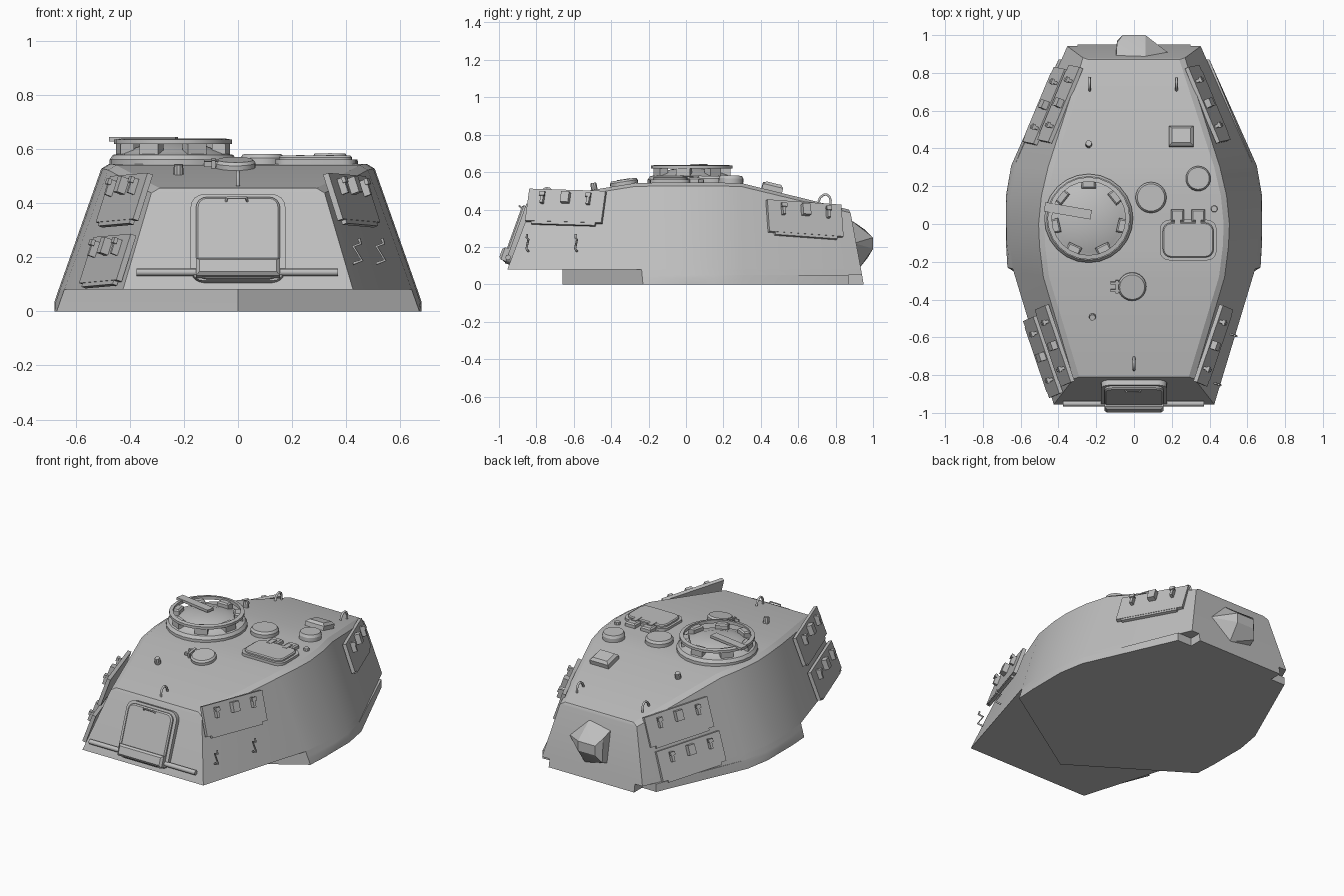
import bpy, bmesh, math
from mathutils import Matrix, Vector

if "Cube" in bpy.data.objects:
    bpy.data.objects.remove(bpy.data.objects["Cube"])

grey = bpy.data.materials.new("armour_grey")
grey.use_nodes = True
colour = (0.52, 0.52, 0.52, 1)
grey.diffuse_color = colour
grey.node_tree.nodes["Principled BSDF"].inputs["Base Color"].default_value = colour
parts = []


def finish(name, bm, matrix=Matrix()):
    bmesh.ops.remove_doubles(bm, verts=bm.verts, dist=0.0005)
    bmesh.ops.recalc_face_normals(bm, faces=bm.faces)
    mesh = bpy.data.meshes.new(name)
    bm.to_mesh(mesh)
    bm.free()
    mesh.materials.append(grey)
    obj = bpy.data.objects.new(name, mesh)
    obj.matrix_world = matrix
    bpy.context.collection.objects.link(obj)
    parts.append(obj)


def loft(name, halves):
    """Skin mirrored half outlines, capping both ends with cross strips."""
    bm = bmesh.new()
    rings = []
    for half in halves:
        pts = list(half) + [(-x, y, z) for x, y, z in reversed(half)]
        rings.append([bm.verts.new(p) for p in pts])
    n = len(rings[0])
    for a, b in zip(rings, rings[1:]):
        for i in range(n):
            j = (i + 1) % n
            bm.faces.new((a[i], a[j], b[j], b[i]))
    for r in (rings[0], rings[-1]):
        for i in range(n // 2 - 1):
            bm.faces.new((r[i], r[i + 1], r[n - 2 - i], r[n - 1 - i]))
    finish(name, bm)


def slab(name, matrix, centre, size, radius=0, top_bevel=0):
    """Box in a local frame, with optional rounded corners and top edge."""
    bm = bmesh.new()
    bmesh.ops.create_cube(bm, size=1, matrix=Matrix.Translation(centre) @ Matrix.Diagonal((*size, 1)))
    if radius:
        up = [e for e in bm.edges if abs(e.verts[0].co.z - e.verts[1].co.z) > size[2] / 2]
        bmesh.ops.bevel(bm, geom=up, offset=radius, segments=4, profile=0.5, affect='EDGES')
    if top_bevel:
        top = centre[2] + size[2] / 2 - 0.001
        rim = [e for e in bm.edges if min(v.co.z for v in e.verts) > top]
        bmesh.ops.bevel(bm, geom=rim, offset=top_bevel, segments=1, affect='EDGES')
    finish(name, bm, matrix)


def lathe(name, matrix, profile, sides=24, closed=False):
    bm = bmesh.new()
    pts = list(profile) + ([profile[0]] if closed else [])
    rings = [[bm.verts.new((r * math.cos(t), r * math.sin(t), z))
              for t in (math.tau * k / sides for k in range(sides))] for r, z in pts]
    for a, b in zip(rings, rings[1:]):
        for i in range(sides):
            j = (i + 1) % sides
            bm.faces.new((a[i], a[j], b[j], b[i]))
    bmesh.ops.dissolve_degenerate(bm, edges=bm.edges, dist=0.0005)
    finish(name, bm, matrix)


def tube(name, matrix, points, radius):
    curve = bpy.data.curves.new(name, 'CURVE')
    curve.dimensions = '3D'
    curve.bevel_depth, curve.bevel_resolution, curve.use_fill_caps = radius, 1, True
    spline = curve.splines.new('POLY')
    spline.points.add(len(points) - 1)
    for p, co in zip(spline.points, points):
        p.co = (*co, 1)
    curve.materials.append(grey)
    obj = bpy.data.objects.new(name, curve)
    obj.matrix_world = matrix
    bpy.context.collection.objects.link(obj)


def frame(origin, normal):
    n = Vector(normal).normalized()
    up = Vector((0, 0, 1)) if abs(n.z) < 0.8 else Vector((0, 1, 0))
    v = (up - n * n.dot(up)).normalized()
    m = Matrix((v.cross(n), v, n)).transposed().to_4x4()
    return Matrix.Translation(origin) @ m


# Hull stations from rear to front: lower edge and roof edge
low = [(.365, .95), (.65, .31), (.685, .15), (.69, .03), (.685, -.1), (.67, -.23), (.425, -.955)]
high = [(.27, .88, .40), (.455, .30, .54), (.49, .15, .545), (.505, 0, .545),
        (.50, -.12, .545), (.48, -.28, .54), (.32, -.82, .455)]


def section(z):
    """Wall outline at a height, along the lines from lower edge to roof edge."""
    return [tuple(Vector((*a, 0)).lerp(Vector(b), z / b[2])) for a, b in zip(low, high)]


wall = section(.08)
wall[-1] = (.425, -.955, .08)
shoulder = [(x, y, z - .018) for x, y, z in high]
roof_ring = [(x - .03, y - .01 * (1 if y > .8 else -1 if y < -.8 else 0), z) for x, y, z in high]
loft("hull", [wall, shoulder, roof_ring])

# Base below the walls, with a wedge front and cut rear corners
prow = [(0, -.66)]
loft("base_upper", [section(z)[:-1] + [(*prow[0], z)] for z in (.08, .05)])
lower = []
for z in (.05, .035, 0):
    s = [(min(x, .69 if z else .678), y, z) for x, y, _ in section(z)[:-1]]
    lower.append([(.3, s[0][1], z), (.3, .87, z), (.4, .87, z)] + s[1:] + [(*prow[0], z)])
loft("base_lower", lower)


# Roof fittings
def roof_z(y):
    for (y1, z1), (y0, z0) in zip([(.88, .40), (.3, .54), (.15, .545), (-.12, .545), (-.28, .54)],
                                  [(.3, .54), (.15, .545), (-.12, .545), (-.28, .54), (-.82, .455)]):
        if y >= y0:
            return z0 + (z1 - z0) * (y - y0) / (y1 - y0)
    return .455


def roof(x, y):
    slope = (roof_z(y + .02) - roof_z(y - .02)) / .04
    return frame((x, y, roof_z(y)), (0, -slope, 1))


cupola = Matrix.Translation((-.24, .03, 0))
lathe("cupola", cupola, [(0, .53), (.235, .53), (.235, .56), (.222, .578), (.2, .582),
                         (.18, .59), (.11, .615), (0, .622)])
lathe("cupola_ring", cupola, [(.218, .618), (.218, .634), (.195, .638), (.195, .618)], closed=True)
for k in range(7):
    m = cupola @ Matrix.Rotation(math.pi / 2 + math.tau * k / 7, 4, 'Z')
    slab("cupola_periscope", m, (.182, 0, .602), (.05, .075, .05), top_bevel=.008)
bar = Matrix.Translation((-.35, .07, .636)) @ Matrix.Rotation(-.17, 4, 'Z')
slab("cupola_bar", bar, (0, 0, 0), (.25, .05, .016))

hatch = roof(.287, -.085)
slab("roof_hatch_rim", hatch, (0, 0, .005), (.3, .215, .02), .05)
slab("roof_hatch", hatch, (0, 0, .015), (.27, .185, .03), .045, .006)
for x in (.23, .34):
    slab("hatch_hinge", roof(x, .045), (0, 0, .012), (.07, .065, .03), top_bevel=.008)
    slab("hatch_hinge_arm", roof(x, .01), (0, 0, .017), (.03, .06, .03))

DISC = ((0, -.02), (1, -.02), (1, .6), (.88, 1), (0, 1))
for name, x, y, r, h in (("vent_cover", .09, .14, .082, .035), ("round_cover", .34, .24, .066, .04),
                         ("front_vent", -.01, -.33, .075, .028), ("roof_stud", .425, .08, .018, .015),
                         ("roof_stud", -.24, .42, .018, .035), ("roof_stud", -.22, -.49, .018, .036)):
    lathe(name, roof(x, y), [(a * r, b * h) for a, b in DISC], 24 if r > .03 else 10)
slab("periscope_box", roof(.25, .46), (0, 0, .018), (.13, .11, .045), top_bevel=.015)
for dy in (-.02, .02):
    slab("vent_bracket", roof(-.1, -.33 + dy), (.01, 0, .015), (.07, .012, .02))
slab("vent_bracket_post", roof(-.09, -.33), (0, 0, .015), (.014, .07, .03))
for x, y in ((-.235, .74), (.225, .74), (0, -.74)):
    arc = [(0, .033 * math.cos(math.pi * k / 6), .048 * math.sin(math.pi * k / 6)) for k in range(7)]
    tube("lifting_loop", roof(x, y), arc, .007)

# Front plate with its door, bar and handle
front = frame((0, -.887, .27), (0, -.375, .135))
slab("front_door_rim", front, (0, -.005, .008), (.35, .34, .03), .05)
slab("front_door", front, (0, -.01, .018), (.31, .32, .045), .04, .008)
slab("front_door_foot", front, (0, -.13, .025), (.31, .07, .075), top_bevel=.012)
tube("front_bar", front, [(-.375, -.14, .018), (.37, -.14, .018)], .015)
tube("front_handle", front, [(-.045, .13, .035), (-.04, .14, .055), (.03, .14, .055), (.035, .13, .035)], .005)


# Hanging side plates with hooks, placed on the sloped walls
def wall_frame(side, rear, y, z):
    ids = (0, 1) if rear else (6, 5)
    p, q, r = (Vector((*low[ids[0]], 0 if rear else .08)), Vector((*low[ids[1]], 0 if rear else .06)),
               Vector(high[ids[1]]))
    n = (q - p).cross(r - p)
    n *= 1 if n.x > 0 else -1
    x = p.x - (n.y * (y - p.y) + n.z * (z - p.z)) / n.x
    return frame((side * x, y, z), (side * n.x, n.y, n.z))


def hanging_plate(side, rear, y, z, tilt):
    m = wall_frame(side, rear, y, z) @ Matrix.Rotation(side * tilt, 4, 'Z')
    slab("hanging_plate", m, (0, .008, .013), (.43, .18, .022))
    slab("plate_lower_lip", m, (0, -.087, .013), (.36, .02, .018))
    for u in (-.13, .13):
        slab("plate_hook", m, (u, .045, .035), (.016, .06, .03))
        slab("plate_hook_tip", m, (u, .065, .05), (.03, .022, .014))
    slab("plate_block", m, (0, .05, .038), (.045, .06, .035))


for side, rear, y, z, tilt in ((1, False, -.64, .405, -.03), (1, True, .63, .34, -.07),
                               (-1, False, -.64, .405, -.03), (-1, False, -.70, .18, -.03),
                               (-1, True, .63, .34, -.07), (-1, True, .62, .14, -.07)):
    hanging_plate(side, rear, y, z, tilt)

# Bare hooks below the single front plate
for y in (-.84, -.58):
    m = wall_frame(1, False, y, .205)
    tube("wall_hook", m, [(0, -.03, 0), (0, -.03, .035), (0, .03, .02), (0, .03, .05), (0, .05, .05)], .006)

# Faceted rear port
bm = bmesh.new()
for p in ((-.095, .88, .32), (-.095, .92, .12), (-.09, .96, .29), (-.09, .97, .14), (.06, .88, .345),
          (.06, .93, .09), (.19, .9, .22), (-.06, 1, .25), (.06, 1, .25), (-.06, 1, .19), (.06, 1, .19)):
    bm.verts.new(p)
bmesh.ops.convex_hull(bm, input=bm.verts)
finish("rear_port", bm)

# Smooth rounded walls while keeping edges crisp
bpy.ops.object.select_all(action='DESELECT')
for obj in parts:
    obj.select_set(True)
bpy.context.view_layer.objects.active = parts[0]
bpy.ops.object.shade_smooth_by_angle(angle=math.radians(24))
